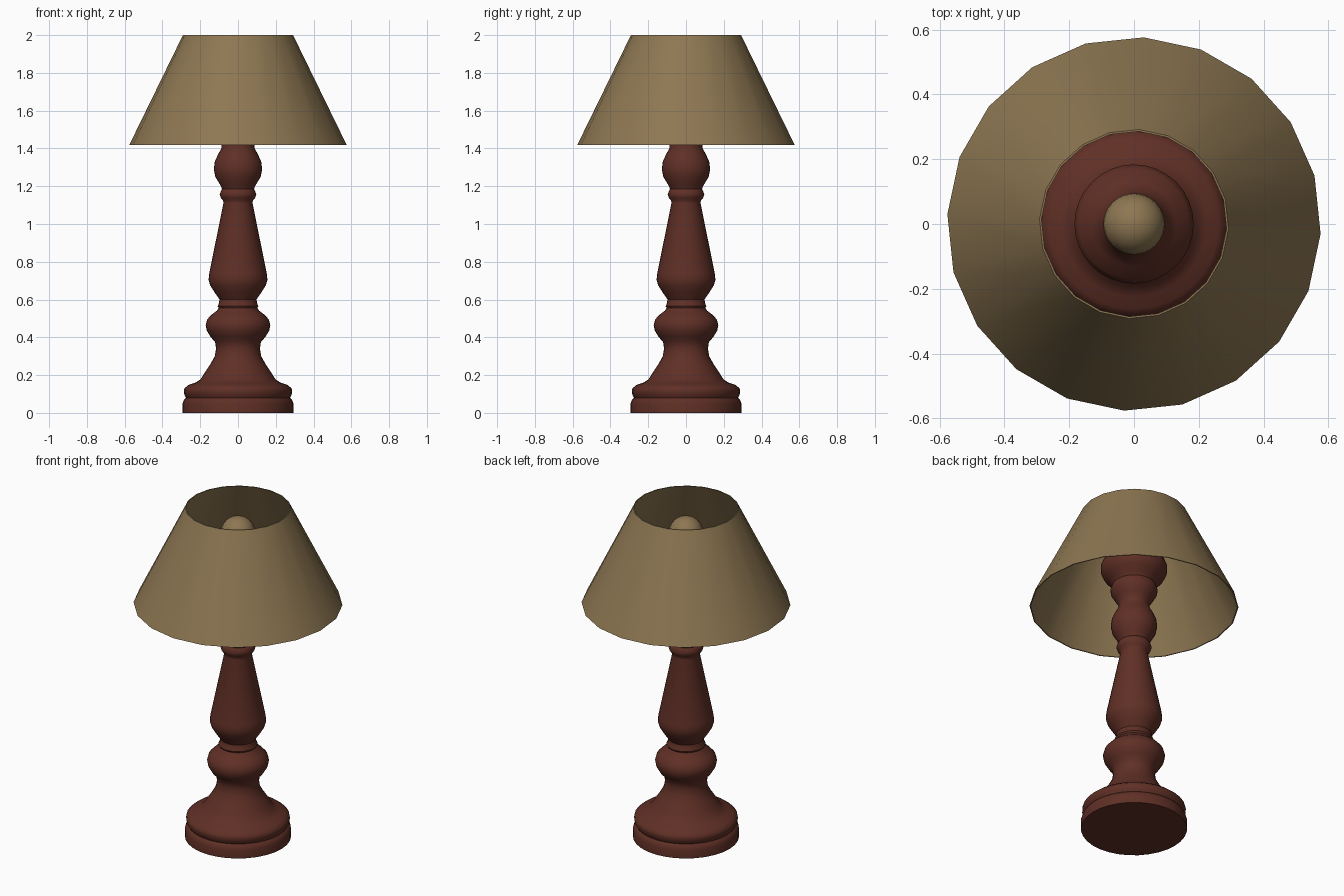
import bpy, bmesh, math

if "Cube" in bpy.data.objects:
    bpy.data.objects.remove(bpy.data.objects["Cube"])

def material(name, rgb):
    m = bpy.data.materials.new(name)
    m.diffuse_color = (*rgb, 1)
    m.use_nodes = True
    m.node_tree.nodes["Principled BSDF"].inputs["Base Color"].default_value = m.diffuse_color
    return m

WOOD = material("dark red wood", (0.115, 0.029, 0.019))
CREAM = material("tan cloth", (0.27, 0.185, 0.085))

def lathe(name, profile, sides, mat, start=0.0, closed=False, smooth=40):
    """Revolve (radius, z) points about z; radius 0 ends become single poles."""
    bm = bmesh.new()
    rings = []
    for r, z in profile:
        if r == 0:
            rings.append([bm.verts.new((0, 0, z))] * sides)
        else:
            rings.append([bm.verts.new((r * math.cos(start + 2 * math.pi * i / sides),
                                        r * math.sin(start + 2 * math.pi * i / sides), z))
                          for i in range(sides)])
    pairs = list(zip(rings, rings[1:])) + ([(rings[-1], rings[0])] if closed else [])
    for a, b in pairs:
        for i in range(sides):
            j = (i + 1) % sides
            bm.faces.new(list(dict.fromkeys((a[i], a[j], b[j], b[i]))))
    bmesh.ops.recalc_face_normals(bm, faces=bm.faces)
    me = bpy.data.meshes.new(name)
    bm.to_mesh(me)
    bm.free()
    me.materials.append(mat)
    ob = bpy.data.objects.new(name, me)
    bpy.context.collection.objects.link(ob)
    bpy.context.view_layer.objects.active = ob
    ob.select_set(True)
    bpy.ops.object.shade_smooth_by_angle(angle=math.radians(smooth))
    ob.select_set(False)
    return ob

# Turned wooden stem, from the foot up to the lamp holder
stem = [(0, 0), (.293, 0), (.293, .05), (.286, .07), (.275, .08), (.284, .095), (.287, .115),
        (.284, .13), (.262, .148), (.225, .16), (.198, .178), (.175, .215), (.145, .26),
        (.123, .3), (.116, .34), (.121, .375), (.145, .402), (.165, .435), (.171, .465),
        (.163, .495), (.14, .52), (.113, .54), (.102, .555), (.108, .565), (.101, .58),
        (.098, .6), (.108, .615), (.125, .64), (.147, .675), (.156, .705), (.152, .74),
        (.077, 1.11), (.079, 1.125), (.092, 1.14), (.097, 1.158), (.09, 1.175), (.084, 1.185),
        (.096, 1.21), (.12, 1.25), (.128, 1.29), (.123, 1.33), (.105, 1.37), (.088, 1.4),
        (.085, 1.43), (.105, 1.46), (.128, 1.5), (.13, 1.52), (.12, 1.55), (.135, 1.575),
        (.165, 1.6), (.182, 1.635), (.184, 1.67), (.17, 1.7), (.13, 1.73), (.1, 1.77),
        (.094, 1.83), (0, 1.83)]
lathe("turned_stem", stem, 32, WOOD)

# Round bulb
bulb = [(0, 1.755)] + [(.095 * math.sin(math.pi * k / 12), 1.85 - .095 * math.cos(math.pi * k / 12))
                       for k in range(1, 12)] + [(0, 1.945)]
lathe("bulb", bulb, 24, CREAM)

# Thin twenty-sided shade, open at both ends
lathe("lamp_shade", [(.577, 1.417), (.292, 2), (.286, 2), (.571, 1.417)], 20, CREAM,
      start=math.radians(-3), closed=True)
